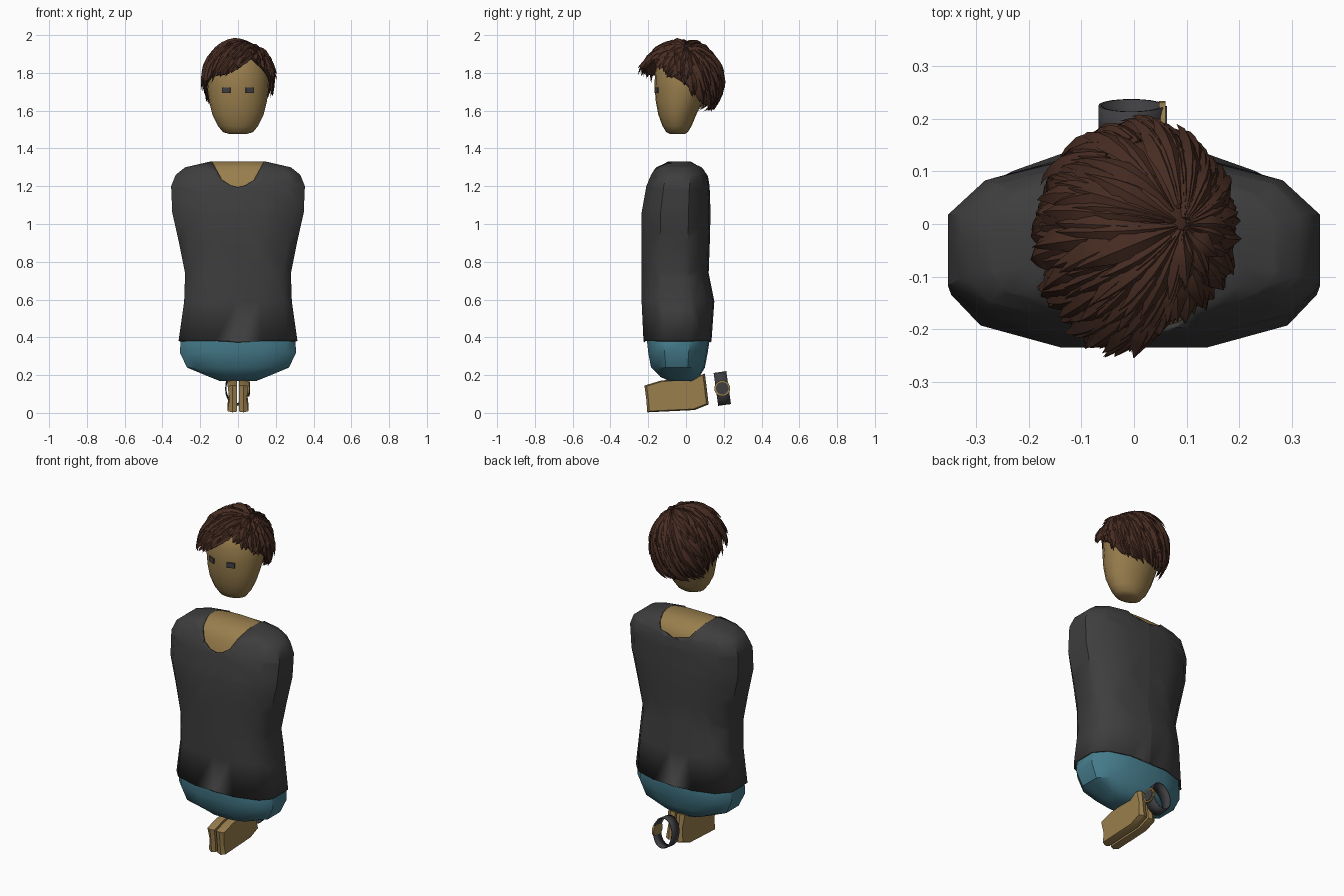
import bpy, bmesh, math, random
from mathutils import Vector

if "Cube" in bpy.data.objects:
    bpy.data.objects.remove(bpy.data.objects["Cube"])

random.seed(4)


def material(name, rgb):
    m = bpy.data.materials.new(name)
    m.diffuse_color = (*rgb, 1)
    m.use_nodes = True
    m.node_tree.nodes["Principled BSDF"].inputs["Base Color"].default_value = m.diffuse_color
    return m


SKIN = material("tan skin", (0.32, 0.21, 0.075))
SHIRT = material("charcoal cloth", (0.048, 0.048, 0.048))
TEAL = material("teal cloth", (0.06, 0.2, 0.26))
HAIR = material("brown hair", (0.062, 0.025, 0.016))
DARK = material("dark grey", (0.05, 0.05, 0.055))


def finish(bm, name, mat, angle=40):
    bmesh.ops.recalc_face_normals(bm, faces=bm.faces)
    me = bpy.data.meshes.new(name)
    bm.to_mesh(me)
    bm.free()
    me.materials.append(mat)
    me.shade_smooth()
    me.set_sharp_from_angle(angle=math.radians(angle))
    ob = bpy.data.objects.new(name, me)
    bpy.context.collection.objects.link(ob)
    return ob


def bridge(bm, a, b):
    for i in range(len(a)):
        j = (i + 1) % len(a)
        bm.faces.new((a[i], a[j], b[j], b[i]))


def loft(rings, section, inset=0, bottom=True):
    """Stack scaled copies of a unit section; a ring is (z, half width, front y, back y)."""
    bm = bmesh.new()
    loops = []
    for z, hx, y0, y1 in rings:
        yc, hy = (y0 + y1) / 2, (y1 - y0) / 2
        loops.append([bm.verts.new((u * (hx - inset), yc + v * (hy - inset), z))
                      for u, v in section])
    for a, b in zip(loops, loops[1:]):
        bridge(bm, a, b)
    bm.faces.new(loops[-1])
    if bottom:
        bm.faces.new(loops[0])
    return bm


half = [(0, -1), (.4, -1), (.84, -.77), (1, -.45), (1, .36), (.8, .75), (.4, .96), (0, 1)]
BODY = half + [(-u, v) for u, v in half[-2:0:-1]]
ROUND = [(math.sin(i * math.pi / 10), -math.cos(i * math.pi / 10)) for i in range(20)]

# Shirt: lofted torso with a scooped neckline cut front and back
torso = [(.38, .315, -.225, .135), (.59, .285, -.235, .15), (.74, .28, -.235, .12),
         (.9, .312, -.235, .126), (1.06, .348, -.235, .13), (1.2, .354, -.21, .125),
         (1.26, .33, -.185, .115), (1.30, .28, -.16, .09), (1.33, .15, -.11, .04)]
front_lines = [(.25, 1.195), (.67, 1.178), (1.82, 1.08)]
back_lines = [(.2, 1.25), (1.46, 1.13)]
bm = loft(torso, BODY, bottom=False)


def cut(co, no):
    bmesh.ops.bisect_plane(bm, geom=bm.verts[:] + bm.edges[:] + bm.faces[:],
                           plane_co=co, plane_no=no)


cut((0, -.03, 0), (0, 1, 0))
cut((0, 0, 0), (1, 0, 0))
for slope, base in front_lines + back_lines:
    for s in (-1, 1):
        cut((0, 0, base), (-slope * s, 0, 1))
opening = []
for f in bm.faces:
    c = f.calc_center_median()
    lines = front_lines if c.y < -.03 else back_lines
    if c.z > max(b + m * abs(c.x) for m, b in lines):
        opening.append(f)
bmesh.ops.delete(bm, geom=opening, context='FACES')
shirt = finish(bm, "shirt", SHIRT)
sol = shirt.modifiers.new("cloth", 'SOLIDIFY')
sol.thickness, sol.offset = .01, -1

# Chest skin showing in the neckline
finish(loft(torso[4:], BODY, inset=.013), "chest", SKIN)

# Shorts below the shirt hem
finish(loft([(.17, .10, -.09, .04), (.19, .15, -.135, .07), (.24, .27, -.185, .10),
             (.32, .308, -.2, .115), (.385, .303, -.207, .125), (.45, .27, -.2, .115)], BODY),
       "shorts", TEAL)

# Head
finish(loft([(1.476, .045, -.085, -.005), (1.487, .08, -.105, .01), (1.52, .107, -.125, .03),
             (1.58, .136, -.147, .055), (1.65, .153, -.16, .09), (1.72, .163, -.166, .125),
             (1.8, .165, -.165, .15), (1.87, .14, -.14, .13), (1.92, .08, -.08, .08)], ROUND),
       "head", SKIN, 60)

# Eyes: thin plates lying on the face
for s, side in ((-1, "left"), (1, "right")):
    bm = bmesh.new()
    bmesh.ops.create_cube(bm, size=1)
    eye = finish(bm, side + "_eye", DARK)
    eye.scale = (.044, .008, .03)
    eye.location = (s * .0625, -.156, 1.708)
    eye.rotation_euler = (0, 0, s * .37)

# Hands: a profile in the side plane, narrowed at the outer face
profile = [(-.22, .145), (-.13, .172), (.02, .18), (.10, .208), (.11, .13), (.12, .045),
           (.045, .015), (-.205, .003), (-.21, .07)]
for s, side in ((-1, "left"), (1, "right")):
    bm = bmesh.new()
    loops = []
    for x, k in ((.006, .96), (.03, 1), (.055, .93)):
        loops.append([bm.verts.new((s * (x - (.009 if x > .05 and .06 < z < .14 else 0)),
                                    -.05 + (y + .05) * k, .095 + (z - .095) * k))
                      for y, z in profile])
    for a, b in zip(loops, loops[1:]):
        bridge(bm, a, b)
    bm.faces.new(loops[0])
    bm.faces.new(loops[-1])
    finish(bm, side + "_hand", SKIN, 25)

# Watch strap: a tilted oval band
bm = bmesh.new()
bands = [[bm.verts.new((u * .06, y, v * .085)) for u, v in ROUND] for y in (-.034, .034)]
bridge(bm, *bands)
strap = finish(bm, "watch_strap", DARK)
strap.location = (-.005, .192, .129)
strap.rotation_euler.x = .14
sol = strap.modifiers.new("band", 'SOLIDIFY')
sol.thickness, sol.offset = .006, 0

# Watch case and dial
for name, mat, r, d, x in (("watch_case", SKIN, .042, .012, .054),
                           ("watch_dial", DARK, .033, .004, .0605)):
    bm = bmesh.new()
    bmesh.ops.create_cone(bm, cap_ends=True, segments=20, radius1=r, radius2=r, depth=d)
    disc = finish(bm, name, mat)
    disc.location = (x, .192, .13)
    disc.rotation_euler.y = math.pi / 2

# Hair: everything flows from a crown point to a hairline given by (azimuth, height)
HAIRLINE = [(-180, 1.63), (-120, 1.64), (-90, 1.72), (-60, 1.775), (-30, 1.785), (0, 1.83),
            (25, 1.895), (45, 1.84), (70, 1.78), (90, 1.74), (120, 1.65), (180, 1.63)]
CENTRE, RADII = Vector((.003, -.012, 1.77)), Vector((.174, .192, .195))
CROWN = Vector((.5, .05, .86)).normalized()


def hair_point(az, t, lift=0.0):
    az = (az + 180) % 360 - 180
    for (a0, z0), (a1, z1) in zip(HAIRLINE, HAIRLINE[1:]):
        if a0 <= az <= a1:
            nz = (z0 + (z1 - z0) * (az - a0) / (a1 - a0) - CENTRE.z) / RADII.z
            break
    a, h = math.radians(az), math.sqrt(1 - nz * nz)
    end = Vector((h * math.sin(a), -h * math.cos(a), nz))
    w = CROWN.angle(end)
    d = (CROWN * math.sin((1 - t) * w) + end * math.sin(t * w)) / math.sin(w)
    # fuller sides low down, and a fringe pushed forward
    full = 1 + (.2 * d.z * d.z if d.z < 0 else 0)
    p = CENTRE + Vector((d.x * RADII.x * full, d.y * RADII.y * full, d.z * RADII.z))
    p += d * lift
    fringe = max(0, math.cos(a + math.radians(30))) * max(0, t) ** 3
    p.y -= .03 * fringe
    p.z = min(p.z, 1.997)
    return p, d


bm = bmesh.new()
rows = [[bm.verts.new(hair_point(i * 7.5, t)[0]) for i in range(48)]
        for t in (.04, .2, .4, .6, .8, .97)]
for a, b in zip(rows, rows[1:]):
    bridge(bm, a, b)
bm.faces.new(rows[0])
cap = finish(bm, "hair_cap", HAIR)
sol = cap.modifiers.new("thickness", 'SOLIDIFY')
sol.thickness, sol.offset = .015, -1

# Pointed locks in overlapping layers
bm = bmesh.new()
STEPS = 6
for n in range(330):
    az = random.uniform(-180, 180)
    t0 = random.choice((.03, .2, .4, .55, .65)) + random.uniform(0, .08)
    t1 = min(t0 + random.uniform(.4, .6), random.uniform(1.0, 1.1))
    width = random.uniform(.018, .032)
    drift, flare = random.uniform(-9, 9), random.uniform(.006, .028)
    path = []
    for k in range(STEPS + 1):
        f = k / STEPS
        path.append(hair_point(az + drift * f, t0 + (t1 - t0) * f, .002 + flare * f ** 1.5))
    prev = None
    for k in range(STEPS):
        p, nrm = path[k]
        side = nrm.cross(path[k + 1][0] - p).normalized()
        f = k / STEPS
        w = width * (.45 + 1.1 * f if f < .5 else 2 * (1 - f)) * min(1, .35 + t0 + f)
        ring = [bm.verts.new(q) for q in (p - side * w, p + nrm * (.004 + w * .3), p + side * w)]
        if prev:
            bridge(bm, prev, ring)
        else:
            bm.faces.new(ring)
        prev = ring
    tip = bm.verts.new(path[-1][0])
    for i in range(3):
        bm.faces.new((prev[i], prev[(i + 1) % 3], tip))
finish(bm, "hair_locks", HAIR, 35)
